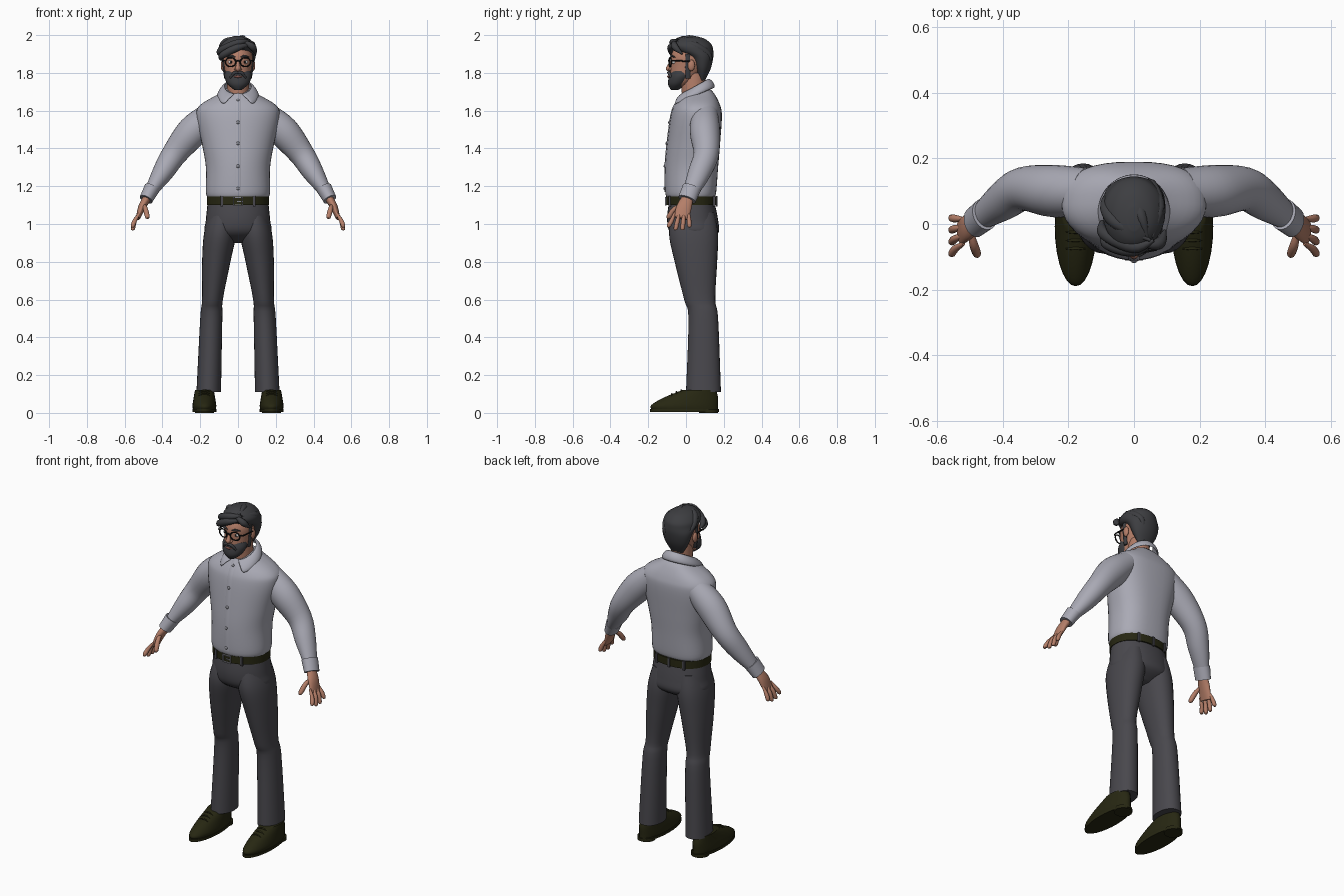
import bpy, bmesh, math
from mathutils import Vector

old = bpy.data.objects.get("Cube")
if old:
    bpy.data.objects.remove(old, do_unlink=True)


def material(name, *color):
    mat = bpy.data.materials.new(name)
    mat.use_nodes = True
    mat.diffuse_color = (*color, 1)
    shader = next(node for node in mat.node_tree.nodes if node.type == 'BSDF_PRINCIPLED')
    shader.inputs["Base Color"].default_value = (*color, 1)
    shader.inputs["Roughness"].default_value = .8
    return mat


SHIRT = material("shirt grey", .4, .4, .46)
TROUSER = material("trouser charcoal", .066, .064, .074)
HAIR = material("hair dark grey", .047, .048, .053)
LEATHER = material("dark olive leather", .02, .02, .006)
SKIN = material("skin", .46, .21, .14)
BLACK = material("frame black", .008, .008, .008)
METAL = material("button grey", .25, .25, .28)
WHITE = material("eye white", .7, .7, .7)
LIP = material("lip", .3, .11, .09)
made = []


def register(ob, mat, mirror=False):
    ob.data.materials.append(mat)
    if mirror:
        ob.modifiers.new("mirror", 'MIRROR')
    made.append(ob)
    return ob


def finish(name, bm, mat, mirror=False):
    bmesh.ops.recalc_face_normals(bm, faces=bm.faces[:])
    mesh = bpy.data.meshes.new(name)
    bm.to_mesh(mesh)
    bm.free()
    ob = bpy.data.objects.new(name, mesh)
    bpy.context.collection.objects.link(ob)
    return register(ob, mat, mirror)


def smooth_rows(rows, steps=5):
    """Catmull-Rom interpolation of rows of numbers."""
    out = []
    for i in range(len(rows) - 1):
        before, start, end = rows[max(0, i - 1)], rows[i], rows[i + 1]
        after = rows[min(len(rows) - 1, i + 2)]
        for step in range(steps):
            t = step / steps
            out.append([b + .5 * t * (c - a + t * (2 * a - 5 * b + 4 * c - d + t * (3 * (b - c) + d - a)))
                        for a, b, c, d in zip(before, start, end, after)])
    return out + [list(rows[-1])]


def loft(name, rows, mat, ref=None, mirror=False, sides=28, back=2):
    """Skin rings (x, y, z, a, b); level rings unless ref gives the a direction."""
    rows = smooth_rows(rows)
    points = [Vector(row[:3]) for row in rows]
    bm = bmesh.new()
    loops = []
    for i, (center, row) in enumerate(zip(points, rows)):
        u, v = Vector((1, 0, 0)), Vector((0, 1, 0))
        if ref:
            tangent = (points[min(i + 1, len(points) - 1)] - points[max(i - 1, 0)]).normalized()
            u = Vector(ref)
            u = (u - tangent * u.dot(tangent)).normalized()
            v = tangent.cross(u)
        ring = []
        for k in range(sides):
            angle = math.tau * k / sides
            c, s = math.cos(angle), math.sin(angle)
            power = 2 / back if s > 0 else 1
            c, s = math.copysign(abs(c) ** power, c), math.copysign(abs(s) ** power, s)
            ring.append(bm.verts.new(center + u * c * row[3] + v * s * row[4]))
        loops.append(ring)
    for lower, upper in zip(loops, loops[1:]):
        for k in range(sides):
            j = (k + 1) % sides
            bm.faces.new((lower[k], lower[j], upper[j], upper[k]))
    bm.faces.new(loops[0])
    bm.faces.new(loops[-1])
    return finish(name, bm, mat, mirror)


def rings(rows, x=0):
    """Rows of (height, half width, front, back) to level rings."""
    return [(x, (front + rear) / 2, z, half, (rear - front) / 2) for z, half, front, rear in rows]


def tube(name, points, radius, mat, mirror=False, ref=(0, 1, 0), flat=1, taper=.4):
    """Rounded strand with tapered ends."""
    rows = []
    for point in points:
        size = radius * (taper if point in (points[0], points[-1]) else 1)
        rows.append((*point, size, size * flat))
    return loft(name, rows, mat, ref, mirror, sides=10)


def ball(name, position, size, mat, mirror=False):
    bm = bmesh.new()
    bmesh.ops.create_uvsphere(bm, u_segments=16, v_segments=10, radius=1)
    bmesh.ops.scale(bm, vec=size, verts=bm.verts)
    bmesh.ops.translate(bm, vec=position, verts=bm.verts)
    return finish(name, bm, mat, mirror)


def box(name, position, size, mat, mirror=False):
    bm = bmesh.new()
    bmesh.ops.create_cube(bm, size=1)
    bmesh.ops.scale(bm, vec=size, verts=bm.verts)
    bmesh.ops.translate(bm, vec=position, verts=bm.verts)
    return finish(name, bm, mat, mirror)


# Shirt body, placket and buttons
body = rings([(1.14, .16, -.1, .15), (1.17, .17, -.11, .16), (1.3, .17, -.11, .17), (1.42, .19, -.1, .18),
              (1.57, .22, -.08, .19), (1.63, .2, -.06, .18), (1.69, .1, -.02, .15), (1.72, .06, 0, .12)])
loft("shirt_body", body, SHIRT, sides=40, back=2.6)
placket = [(0, y - depth, z, .017, .004) for x, y, z, half, depth in body[1:-1]]
loft("shirt_placket", placket, SHIRT, (1, 0, 0), sides=8)
for k in range(5):
    spot = min(smooth_rows(placket, 20), key=lambda row: abs(row[2] - 1.19 - .117 * k))
    ball("shirt_button", (0, spot[1] - .003, spot[2]), (.009, .006, .009), METAL)

# Folded collar, left half mirrored: two rising arcs from front to back
bm = bmesh.new()
strips = []
for k in range(13):
    f = k / 12
    t, w = .15 + (math.pi - .15) * f, .7 + (math.pi - .7) * f
    inner = Vector((.07 * math.sin(t), .047 - .07 * math.cos(t), 1.73 - .04 * math.cos(t)))
    outer = Vector((.11 * math.sin(w), .03 - .12 * math.cos(w), 1.67 - .05 * math.cos(w)))
    bulge = Vector((math.sin(w), -math.cos(w), .4)) * .011
    strips.append([bm.verts.new(point) for point in (inner, (inner + outer) / 2 + bulge, outer)])
for one, two in zip(strips, strips[1:]):
    for k in (0, 1):
        bm.faces.new((one[k], one[k + 1], two[k + 1], two[k]))
collar = finish("shirt_collar", bm, SHIRT, True)
solid = collar.modifiers.new("thickness", 'SOLIDIFY')
solid.thickness, solid.offset = .01, 0
collar.modifiers.new("round", 'SUBSURF').levels = 1

# Sleeves and cuffs
loft("sleeves", [(.14, .1, 1.58, .07, .07), (.24, .1, 1.49, .08, .083), (.337, .107, 1.37, .067, .067),
                 (.4, .07, 1.27, .06, .055), (.47, .02, 1.16, .04, .03)], SHIRT, (0, 1, 0), True)
loft("cuffs", [(.455, .03, 1.19, .05, .042), (.487, .005, 1.13, .048, .036)], SHIRT, (0, 1, 0), True)

# Hands
loft("palms", [(.48, .01, 1.14, .03, .022), (.508, -.01, 1.09, .04, .02), (.53, -.025, 1.03, .04, .011)],
     SKIN, (0, 1, 0), True)
for i, name in enumerate(("index", "middle", "ring", "little")):
    base, tip, end = .025 * i - .06, .036 * i - .09, .96 + .015 * abs(i - 1.5)
    tube(name + "_fingers", [(.52, base, 1.06), (.545, (base + tip) / 2, 1.02), (.556, tip, end + .01),
                             (.557, tip, end)], .0115, SKIN, True, taper=.5)
tube("thumbs", [(.5, -.01, 1.11), (.49, -.06, 1.08), (.48, -.09, 1.04), (.477, -.1, 1.03)], .013, SKIN, True)

# Trousers: hips, then legs from inner and outer edges
loft("trouser_hips", rings([(1.12, .16, -.09, .15), (1.02, .17, -.1, .17), (.95, .17, -.08, .17),
                            (.9, .06, 0, .1)]), TROUSER, sides=32, back=2.3)
legs = [(1.06, .02, .15, -.07, .15), (.95, .01, .18, -.09, .17), (.8, .04, .19, -.06, .165),
        (.6, .08, .19, -.01, .155), (.5, .083, .2, .013, .17), (.11, .09, .22, 0, .185)]
loft("trouser_legs", [((inner + outer) / 2, (front + rear) / 2, z, (outer - inner) / 2, (rear - front) / 2)
                      for z, inner, outer, front, rear in legs], TROUSER, mirror=True, back=2.2)

# Belt, buckle and loops
loft("belt", rings([(z, .165, -.105, .163) for z in (1.1, 1.145)]), LEATHER, sides=40, back=2.3)
for side in (-1, 1):
    box("buckle_side", (.024 * side, -.107, 1.12), (.006, .01, .046), METAL)
    box("buckle_bar", (0, -.107, 1.12 + .02 * side), (.05, .01, .006), METAL)
box("buckle_pin", (.01, -.109, 1.12), (.028, .006, .005), METAL)
for name, x, y in (("front", .085, -.086), ("back", .09, .15)):
    box(name + "_belt_loops", (x, y, 1.12), (.013, .012, .054), TROUSER, True)
box("center_belt_loop", (0, .163, 1.12), (.013, .01, .054), TROUSER)

# Shoes with soles, heels and laces
foot = .178
loft("shoes", rings([(.015, .06, -.18, .17), (.04, .063, -.185, .17), (.08, .057, -.12, .17),
                     (.12, .05, -.02, .16)], foot), LEATHER, mirror=True)
loft("shoe_soles", rings([(z, .064, -.19, .175) for z in (.005, .02)], foot), LEATHER, mirror=True)
loft("shoe_heels", rings([(z, .05, .07, .17) for z in (0, .02)], foot), LEATHER, mirror=True)
for k in range(3):
    y, z = .025 * k - .075, .1 + .01 * k
    tube("shoe_laces", [(foot - .03, y, z - .01), (foot, y, z), (foot + .03, y, z - .01)], .005, LEATHER, True)

# Head, neck, ears and nose
loft("neck", rings([(1.66, .06, -.02, .11), (1.8, .055, -.03, .1)]), SKIN)
loft("head", rings([(1.72, .02, -.07, -.03), (1.75, .055, -.082, .03), (1.83, .073, -.082, .1),
                    (1.9, .076, -.077, .12), (1.97, .04, -.03, .09)]), SKIN)
ball("ears", (.08, .028, 1.84), (.011, .019, .03), SKIN, True)
tube("nose", [(0, -.075, 1.87), (0, -.09, 1.83), (0, -.093, 1.82), (0, -.08, 1.81)], .013, SKIN, ref=(1, 0, 0))
ball("nostrils", (.011, -.083, 1.82), (.009, .009, .008), SKIN, True)

# Beard, moustache, sideburns and mouth
loft("beard", rings([(1.71, .02, -.08, -.04), (1.74, .055, -.095, 0), (1.78, .072, -.09, .03),
                     (1.81, .066, -.076, .03)]), HAIR)
tube("moustache", [(0, -.092, 1.8), (.02, -.09, 1.8), (.043, -.075, 1.77)], .009, HAIR, True, taper=.6)
tube("sideburns", [(.067, .01, 1.77), (.074, .01, 1.83), (.077, .01, 1.9)], .014, HAIR, True, flat=.5, taper=.9)
tube("lips", [(-.022, -.087, 1.78), (0, -.094, 1.78), (.022, -.087, 1.78)], .006, LIP, ref=(0, 0, 1))

# Eyes and brows
ball("eyes", (.036, -.062, 1.857), (.015, .013, .01), WHITE, True)
ball("pupils", (.036, -.072, 1.857), (.006, .005, .007), BLACK, True)
tube("eyebrows", [(.014, -.08, 1.883), (.036, -.076, 1.89), (.06, -.058, 1.883)], .006, HAIR, True)

# Glasses
for side in (-1, 1):
    bpy.ops.mesh.primitive_torus_add(major_segments=24, minor_segments=6, major_radius=.028, minor_radius=.004,
                                     location=(.039 * side, -.084, 1.857), rotation=(math.pi / 2, 0, .2 * side))
    rim = register(bpy.context.object, BLACK)
    rim.name, rim.scale.y = "glasses_rim", .85
tube("glasses_bridge", [(-.013, -.089, 1.86), (0, -.092, 1.865), (.013, -.089, 1.86)], .004, BLACK,
     ref=(0, 0, 1), taper=1)
tube("glasses_temples", [(.066, -.078, 1.865), (.082, -.06, 1.865), (.083, .035, 1.86)], .004, BLACK, True,
     ref=(0, 0, 1), taper=1)

# Hair cap and swept locks
loft("hair_cap", rings([(1.76, .04, .07, .1), (1.82, .075, .045, .13), (1.88, .092, .015, .144),
                        (1.92, .096, -.06, .144), (1.95, .09, -.08, .135), (1.98, .06, -.055, .1),
                        (1.995, .02, -.02, .05)]), HAIR, sides=32)
locks = {
    "fringe": [(.07, -.05, 1.95), (0, -.08, 1.935), (-.08, -.06, 1.895), (-.094, -.03, 1.87)],
    "upper_fringe": [(.06, -.05, 1.97), (0, -.07, 1.96), (-.09, -.03, 1.92), (-.098, .01, 1.89)],
    "left_fringe": [(.02, -.06, 1.97), (.075, -.06, 1.94), (.094, -.02, 1.9)],
    "right_crown": [(.05, -.05, 1.975), (-.05, 0, 1.97), (-.085, .05, 1.93), (-.08, .1, 1.88)],
    "middle_crown": [(.04, -.04, 1.975), (.02, .03, 1.98), (-.01, .12, 1.92), (-.01, .12, 1.85)],
    "left_crown": [(.055, -.04, 1.965), (.075, .05, 1.945), (.05, .12, 1.89), (.03, .11, 1.82)],
}
for name, path in locks.items():
    tube(name + "_lock", path, .019, HAIR, taper=.25)

# Shading
bpy.ops.object.select_all(action='DESELECT')
for ob in made:
    ob.select_set(True)
bpy.context.view_layer.objects.active = made[0]
bpy.ops.object.shade_smooth_by_angle(angle=math.radians(50))
